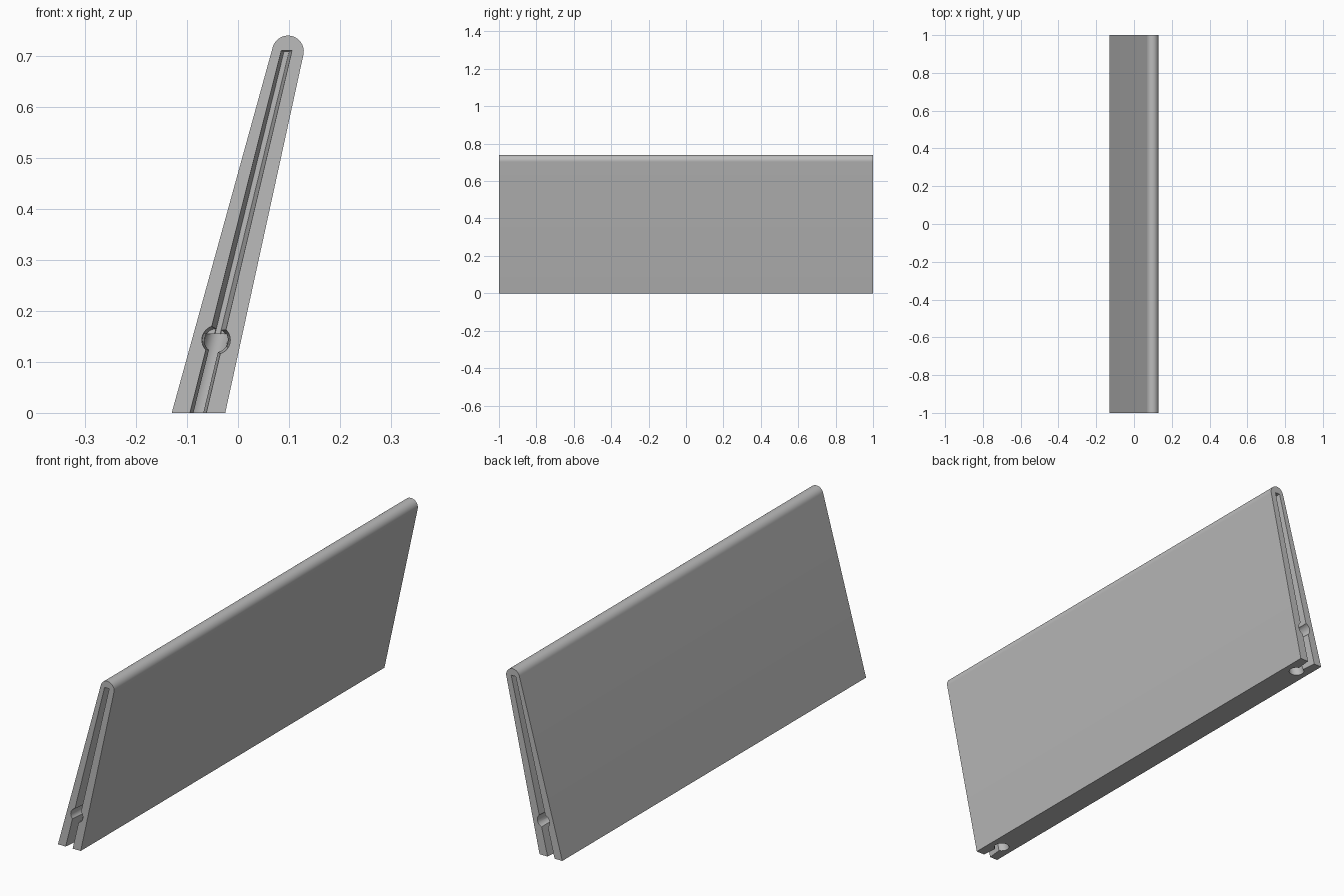
import bpy, bmesh
from math import sin, cos, radians
from mathutils import Vector

cube = bpy.data.objects.get("Cube")
if cube:
    bpy.data.objects.remove(cube, do_unlink=True)

grey = bpy.data.materials.new("mid grey")
grey.use_nodes = True
colour = (0.5, 0.5, 0.5, 1)
grey.diffuse_color = colour
grey.node_tree.nodes["Principled BSDF"].inputs["Base Color"].default_value = colour


def loft(name, ring_a, ring_b):
    """Closed solid between two rings of equal length."""
    bm = bmesh.new()
    a = [bm.verts.new(p) for p in ring_a]
    b = [bm.verts.new(p) for p in ring_b]
    bm.faces.new(a)
    bm.faces.new(b[::-1])
    for i in range(len(a)):
        j = (i + 1) % len(a)
        bm.faces.new((a[i], b[i], b[j], a[j]))
    bmesh.ops.recalc_face_normals(bm, faces=bm.faces)
    mesh = bpy.data.meshes.new(name)
    bm.to_mesh(mesh)
    bm.free()
    mesh.materials.append(grey)
    obj = bpy.data.objects.new(name, mesh)
    bpy.context.collection.objects.link(obj)
    return obj


def section(profile, y):
    return [(x, y, z) for x, z in profile]


def circle(centre, radius, u, v, count=40):
    steps = [radians(360 * i / count) for i in range(count)]
    return [Vector(centre) + radius * (cos(t) * Vector(u) + sin(t) * Vector(v)) for t in steps]


# Leaning, tapered panel with a rounded top edge
outline = [(-0.13, 0), (-0.025, 0)]
for i in range(25):
    t = radians(-12.3 + 176.7 * i / 24)
    outline.append((0.098 + 0.031 * cos(t), 0.709 + 0.031 * sin(t)))
panel = loft("leaning_panel", section(outline, -1), section(outline, 1))

X, Y, Z = (1, 0, 0), (0, 1, 0), (0, 0, 1)
mouth = [(-0.107, -0.05), (-0.074, -0.05), (0.106, 0.711), (0.085, 0.711)]
floor = [(-0.095, -0.05), (-0.085, -0.05), (0.1, 0.708), (0.09, 0.708)]

for s in (-1, 1):
    # Slot, round side hole and round base socket at each end
    cutters = [
        loft("slot_cutter", section(mouth, s * 1.001), section(floor, s * 0.89)),
        loft("hole_cutter", circle((-0.043, s * 1.001, 0.143), 0.028, X, Z),
             circle((-0.043, s * 0.9, 0.143), 0.022, X, Z)),
        loft("socket_cutter", circle((-0.083, s * 0.91, -0.02), 0.03, X, Y),
             circle((-0.04, s * 0.91, 0.155), 0.024, X, Y)),
    ]
    for cutter in cutters:
        cutter.hide_render = True
        mod = panel.modifiers.new("cut", "BOOLEAN")
        mod.operation = "DIFFERENCE"
        mod.solver = "EXACT"
        mod.object = cutter
        bpy.context.view_layer.objects.active = panel
        bpy.ops.object.modifier_apply(modifier=mod.name)
        bpy.data.objects.remove(cutter, do_unlink=True)

bpy.ops.object.select_all(action="DESELECT")
panel.select_set(True)
bpy.context.view_layer.objects.active = panel
bpy.ops.object.shade_smooth_by_angle(angle=radians(30))
